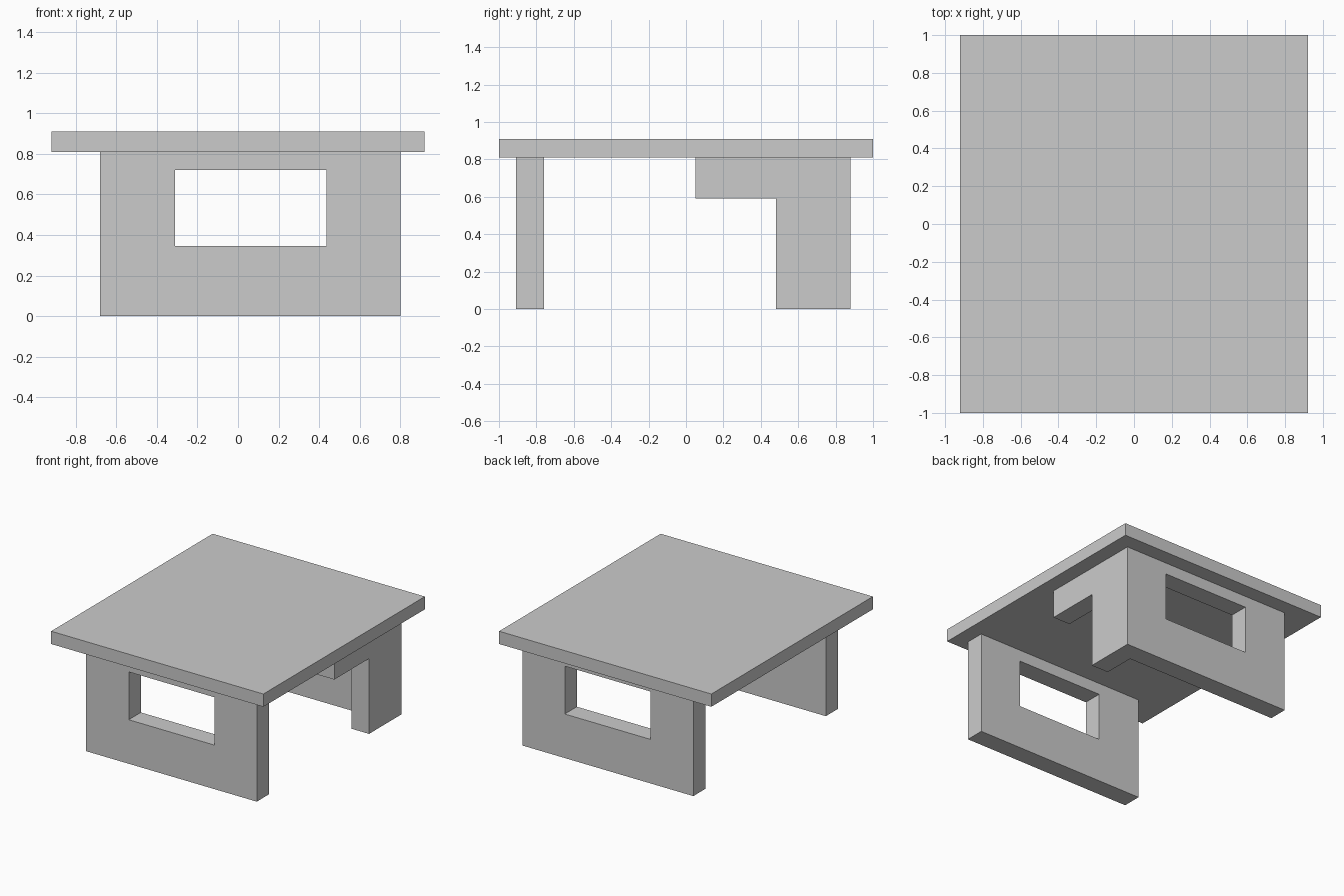
import bpy, bmesh

if "Cube" in bpy.data.objects:
    bpy.data.objects.remove(bpy.data.objects["Cube"])


def finish(bm, name):
    bmesh.ops.recalc_face_normals(bm, faces=bm.faces[:])
    mesh = bpy.data.meshes.new(name)
    bm.to_mesh(mesh)
    bm.free()
    obj = bpy.data.objects.new(name, mesh)
    bpy.context.collection.objects.link(obj)
    return obj


def extrude(bm, faces, vec):
    """Thicken flat faces along a vector."""
    new = bmesh.ops.extrude_face_region(bm, geom=faces)["geom"]
    verts = [g for g in new if isinstance(g, bmesh.types.BMVert)]
    bmesh.ops.translate(bm, verts=verts, vec=vec)


def rect(x0, x1, z0, z1):
    return [(x0, z0), (x1, z0), (x1, z1), (x0, z1)]


def window_panel(name, y0, y1):
    """Upright panel with a rectangular opening."""
    bm = bmesh.new()
    outer = [bm.verts.new((x, y0, z)) for x, z in rect(-0.68, 0.80, 0, TOP_Z)]
    inner = [bm.verts.new((x, y0, z)) for x, z in rect(-0.31, 0.435, 0.345, 0.72)]
    faces = [bm.faces.new((outer[i], outer[(i + 1) % 4], inner[(i + 1) % 4], inner[i]))
             for i in range(4)]
    extrude(bm, faces, (0, y1 - y0, 0))
    return finish(bm, name)


def profile_x(name, points, x0, x1):
    """Side profile in y, z extruded along x."""
    bm = bmesh.new()
    face = bm.faces.new([bm.verts.new((x0, y, z)) for y, z in points])
    extrude(bm, [face], (x1 - x0, 0, 0))
    return finish(bm, name)


TOP_Z = 0.81

# Flat overhanging slab
profile_x("table_top", rect(-1, 1, TOP_Z, 0.91), -0.92, 0.92)

# Front and back supports
window_panel("front_panel", -0.91, -0.76)
window_panel("back_panel", 0.73, 0.88)

# L-shaped return on the right end of the back panel
profile_x("side_bracket",
          [(0.73, 0), (0.73, TOP_Z), (0.05, TOP_Z), (0.05, 0.59), (0.48, 0.59), (0.48, 0)],
          0.65, 0.80)
